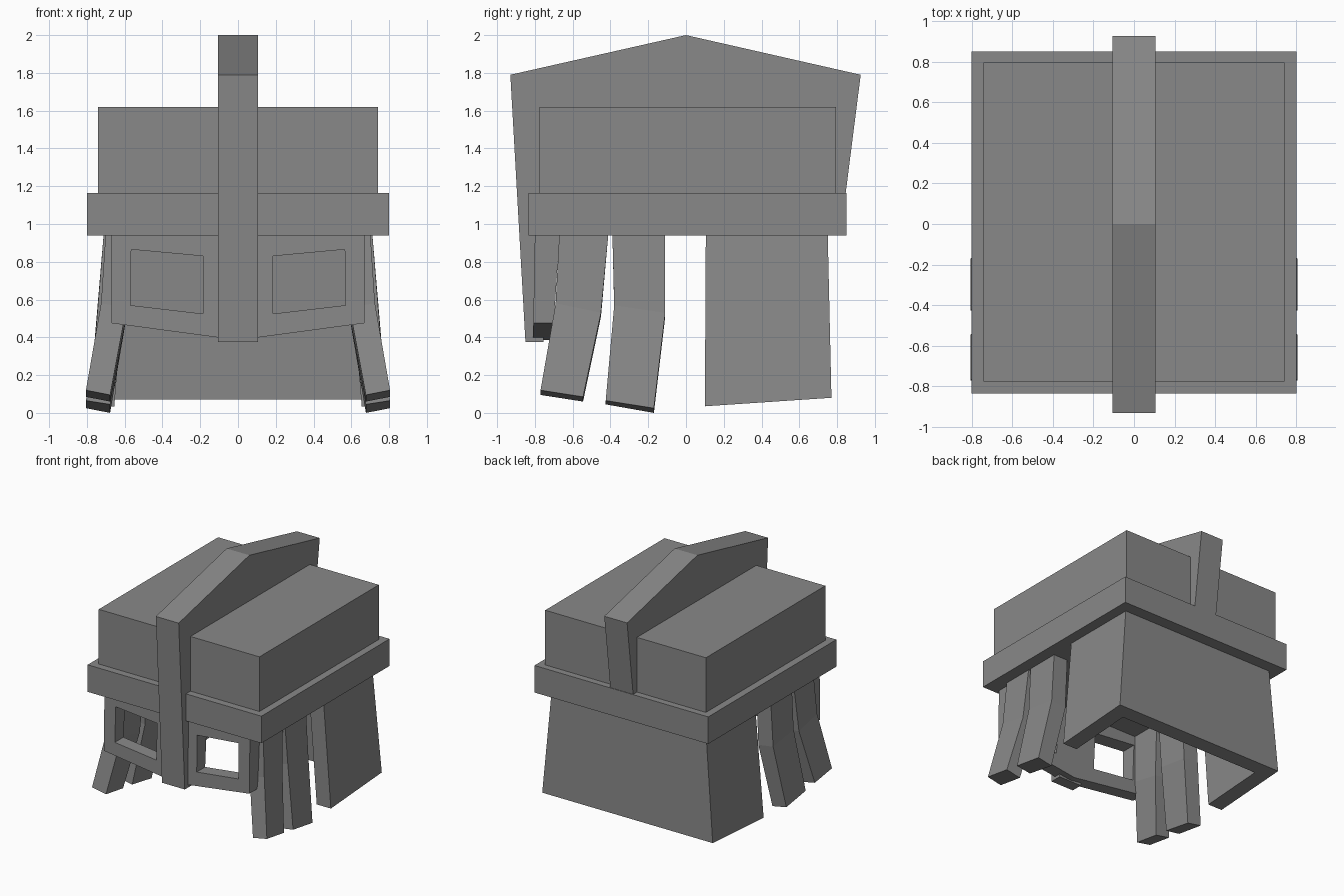
import bpy, bmesh

old = bpy.data.objects.get("Cube")
if old:
    bpy.data.objects.remove(old)

# Single plain metal colour
metal = bpy.data.materials.new("dull_grey_metal")
metal.use_nodes = True
grey = (0.25, 0.25, 0.25, 1)
metal.diffuse_color = grey
metal.node_tree.nodes["Principled BSDF"].inputs["Base Color"].default_value = grey


def finish(name, bm, mirror=False):
    bmesh.ops.recalc_face_normals(bm, faces=bm.faces)
    mesh = bpy.data.meshes.new(name)
    bm.to_mesh(mesh)
    bm.free()
    mesh.materials.append(metal)
    obj = bpy.data.objects.new(name, mesh)
    bpy.context.scene.collection.objects.link(obj)
    if mirror:
        obj.modifiers.new("mirror", "MIRROR").use_mirror_merge = False
    return obj


def bridge(bm, a, b):
    for i in range(len(a)):
        j = (i + 1) % len(a)
        bm.faces.new((a[i], a[j], b[j], b[i]))


def loft(name, sections, mirror=False):
    """Join matching loops of points and cap both ends."""
    bm = bmesh.new()
    loops = [[bm.verts.new(p) for p in s] for s in sections]
    for a, b in zip(loops, loops[1:]):
        bridge(bm, a, b)
    bm.faces.new(loops[0])
    bm.faces.new(loops[-1])
    return finish(name, bm, mirror)


def block(name, x, y0, y1, z0, z1):
    rect = [(-x, y0), (x, y0), (x, y1), (-x, y1)]
    return loft(name, [[(px, py, z) for px, py in rect] for z in (z0, z1)])


# Crown and brow band
block("crown", 0.74, -0.775, 0.795, 1.1, 1.62)
block("brow_band", 0.8, -0.835, 0.85, 0.94, 1.165)

# Crest running over the top and down into the nose guard
crest = [(-0.93, 1.79), (0, 2), (0.925, 1.79), (0.845, 1.16), (0.7, 1.16),
         (0.7, 1.5), (-0.755, 1.5), (-0.755, 0.375), (-0.85, 0.375)]
loft("crest_and_nose_guard", [[(x, y, z) for y, z in crest] for x in (-0.105, 0.105)])

# Face plate: half with an eye opening, mirrored
outer = [(0, 0.96), (0.67, 0.96), (0.67, 0.475), (0, 0.385)]
eye = [(0.185, 0.83), (0.565, 0.865), (0.57, 0.57), (0.185, 0.525)]
bm = bmesh.new()
rings = []
for y_top, y_bottom in ((-0.80, -0.81), (-0.67, -0.705)):
    def place(x, z):
        t = (0.94 - z) / 0.55
        return bm.verts.new((x, y_top + (y_bottom - y_top) * t, z))
    rings.append([[place(*p) for p in loop] for loop in (outer, eye)])
for o, e in rings:
    bridge(bm, o, e)
for k in (0, 1):
    bridge(bm, rings[0][k], rings[1][k])
finish("face_plate", bm, mirror=True)


# Bent cheek strips: each level holds outer x, inner x, then front and back ends as
# (y, outer z, inner z)
def strip(name, levels):
    sections = []
    for xo, xi, (yf, fo, fi), (yb, bo, bi) in levels:
        sections.append([(xo, yf, fo), (xi, yf, fi), (xi, yb, bi), (xo, yb, bo)])
    loft(name, sections, mirror=True)


strip("front_cheek_strips", [
    (0.70, 0.57, (-0.67, 0.96, 0.96), (-0.41, 0.96, 0.96)),
    (0.725, 0.59, (-0.69, 0.58, 0.56), (-0.45, 0.53, 0.51)),
    (0.805, 0.677, (-0.77, 0.12, 0.095), (-0.545, 0.085, 0.06))])
strip("rear_cheek_strips", [
    (0.70, 0.57, (-0.39, 0.96, 0.96), (-0.11, 0.96, 0.96)),
    (0.725, 0.59, (-0.38, 0.57, 0.55), (-0.11, 0.53, 0.51)),
    (0.805, 0.677, (-0.425, 0.065, 0.045), (-0.17, 0.025, 0))])


# Flared neck guard wrapping the sides and back
def wrap(xo, xi, yf, yi, yb, z_front, z_back):
    path = [(-xo, yf), (-xo, yb), (xo, yb), (xo, yf),
            (xi, yf), (xi, yi), (-xi, yi), (-xi, yf)]
    slope = (z_back - z_front) / (yb - yf)
    return [(x, y, z_front + slope * (y - yf)) for x, y in path]


loft("neck_guard", [wrap(0.71, 0.58, 0.105, 0.63, 0.75, 0.96, 0.96),
                    wrap(0.785, 0.655, 0.1, 0.65, 0.77, 0.035, 0.08)])
